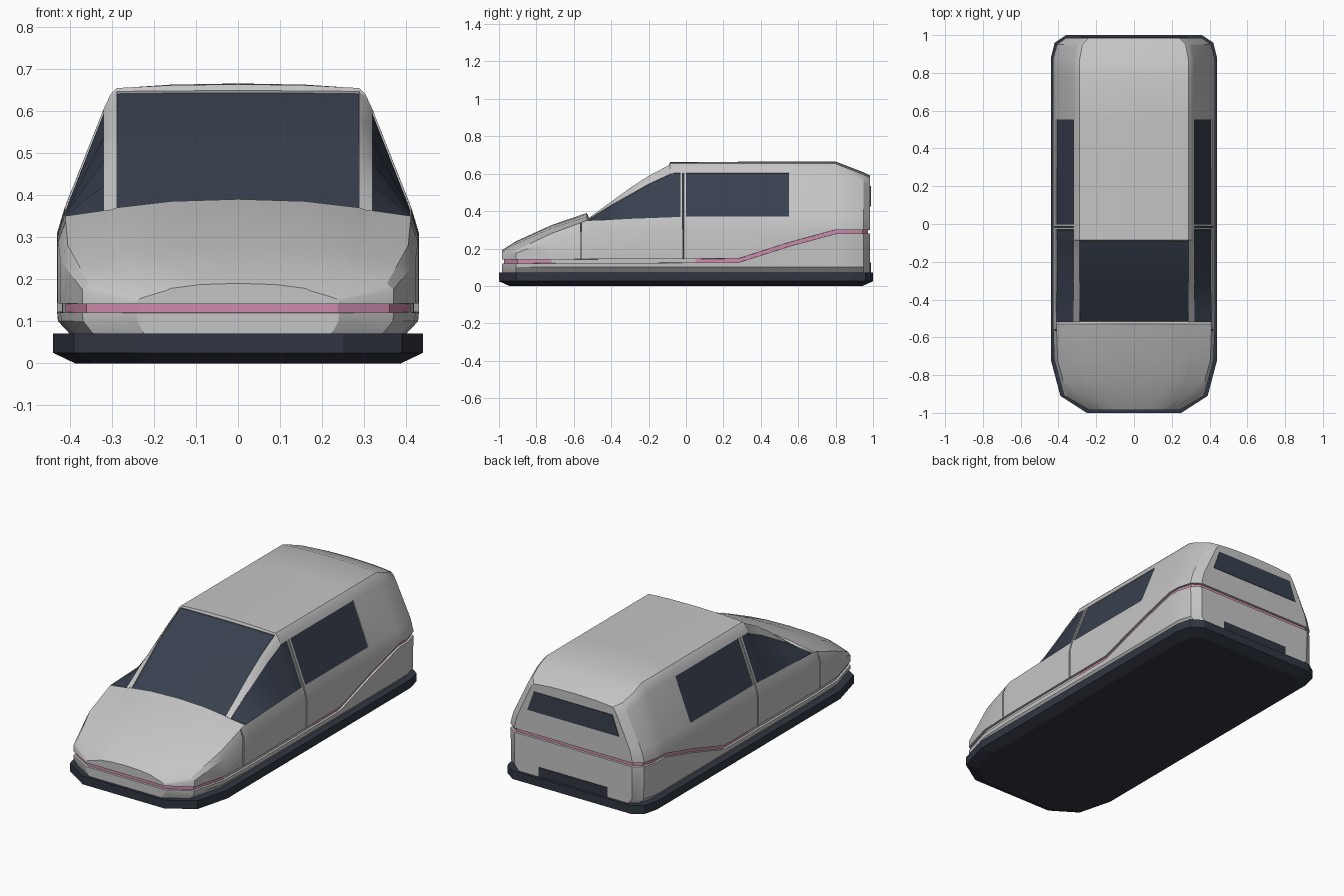
import bpy, bmesh, math

if "Cube" in bpy.data.objects:
    bpy.data.objects.remove(bpy.data.objects["Cube"])


def material(name, rgb):
    m = bpy.data.materials.new(name)
    m.diffuse_color = (*rgb, 1)
    m.use_nodes = True
    m.node_tree.nodes["Principled BSDF"].inputs["Base Color"].default_value = m.diffuse_color
    return m


PAINT = material("silver paint", (0.56, 0.56, 0.56))
GLASS = material("dark glass", (0.04, 0.052, 0.078))
TRIM = material("dark trim", (0.03, 0.036, 0.052))
PINK = material("pink stripe", (0.62, 0.26, 0.42))


def make(name, bm, mats, smooth=None):
    bmesh.ops.recalc_face_normals(bm, faces=bm.faces)
    me = bpy.data.meshes.new(name)
    bm.to_mesh(me)
    bm.free()
    for m in mats:
        me.materials.append(m)
    ob = bpy.data.objects.new(name, me)
    bpy.context.collection.objects.link(ob)
    if smooth:
        bpy.ops.object.select_all(action='DESELECT')
        ob.select_set(True)
        bpy.context.view_layer.objects.active = ob
        bpy.ops.object.shade_smooth_by_angle(angle=math.radians(smooth))
    return ob


def curve(y, pts):
    """Piecewise linear value along the length."""
    if y <= pts[0][0]:
        return pts[0][1]
    for (a, va), (b, vb) in zip(pts, pts[1:]):
        if y <= b:
            return va + (vb - va) * (y - a) / (b - a)
    return pts[-1][1]


# Length curves: half width, top line, belt line, shoulder, stripe
WIDTH = [(-.985, .24), (-.91, .37), (-.72, .422), (-.5, .43), (.87, .43), (.95, .408), (.985, .36)]
TOP = [(-.985, .19), (-.91, .238), (-.72, .325), (-.53, .39), (-.52, .365), (-.3, .525),
       (-.2, .59), (-.09, .648), (-.085, .663), (.8, .665), (.95, .607), (.985, .59)]
DROP = [(-.985, .012), (-.53, .02), (-.52, .002), (-.09, .002), (-.085, .009), (.985, .012)]
BELT = [(-.985, .155), (-.91, .19), (-.72, .28), (-.53, .35), (0, .37), (.985, .37)]
SHOULDER = [(-.985, .148), (-.91, .175), (-.72, .245), (-.53, .30), (.985, .31)]
STRIPE = [(-.985, .141), (.28, .146), (.55, .232), (.8, .30), (.985, .30)]


def section(y):
    k = curve(y, WIDTH) / .43
    h, d, belt = curve(y, TOP), curve(y, DROP), curve(y, BELT)
    s = curve(y, STRIPE)
    rail = h - d - (.015 if y > -.4 else .005)
    cols = [(0, h), (.16, h - d * .25), (.288, h - d), (.303, rail),
            (.32, belt + .865 * (rail - belt)), (.412, belt), (.43, curve(y, SHOULDER)),
            (.43, s), (.43, s - .021), (.428, .10), (.398, .068)]
    return [(x * k, y, z) for x, z in cols]


# Body shell: lofted sections with end caps
ys = [-.985, -.91, -.82, -.72, -.565, -.558, -.53, -.52, -.41, -.3, -.2, -.09, -.085, -.03,
      -.019, -.012, .0, .05, .28, .55, .8, .87, .95, .985]
bm = bmesh.new()
tag = bm.faces.layers.int.new("part")
rings = []
for y in ys:
    sec = section(y)
    right = [bm.verts.new(p) for p in sec]
    left = [right[0]] + [bm.verts.new((-x, yy, z)) for x, yy, z in sec[1:]]
    rings.append((right, left))


def part(j, i):
    """0 paint, 1 windscreen, 2 side window, 3 stripe, 4 door gap"""
    y = (ys[j] + ys[j + 1]) / 2
    if i < 2 and -.52 < y < -.09:
        return 1
    if i == 4 and (-.52 < y < -.03 or 0 < y < .55):
        return 2
    if i == 7:
        return 3
    if (-.019 < y < -.012 and 4 <= i <= 6) or (-.565 < y < -.558 and 5 <= i <= 6):
        return 4
    return 0


for j in range(len(ys) - 1):
    for side in (0, 1):
        a, b = rings[j][side], rings[j + 1][side]
        for i in range(10):
            f = bm.faces.new((a[i], a[i + 1], b[i + 1], b[i]))
            f[tag] = part(j, i)
    # floor
    bm.faces.new((rings[j][0][10], rings[j][1][10], rings[j + 1][1][10], rings[j + 1][0][10]))
for right, left in (rings[0], rings[-1]):
    bm.faces.new((right[0], right[1], left[1]))
    for i in range(1, 10):
        f = bm.faces.new((right[i], right[i + 1], left[i + 1], left[i]))
        f[tag] = 3 if i == 7 else 0
bmesh.ops.recalc_face_normals(bm, faces=bm.faces)

# Recess glass, stripe and door gaps, then colour them
for code, depth, mat in ((1, .006, 1), (2, .004, 1), (3, .012, 3), (4, .008, 2)):
    faces = [f for f in bm.faces if f[tag] == code]
    walls = bmesh.ops.inset_region(bm, faces=faces, thickness=.0005, depth=-depth,
                                   use_even_offset=True)["faces"]
    for f in walls:
        f[tag] = 0
    for f in faces:
        y = f.calc_center_median().y
        f.material_index = 0 if code == 3 and -.72 < y < .05 else mat
make("body", bm, [PAINT, GLASS, TRIM, PINK], 28)

# Skirt under the body
half = [(.25, -1), (.39, -.91), (.44, -.72), (.44, .88), (.42, .96), (.36, 1)]
outline = half + [(-x, y) for x, y in reversed(half)]
bm = bmesh.new()
loops = [[bm.verts.new((x * sx, y * sy, z)) for x, y in outline]
         for z, sx, sy in ((0, .88, .945), (.025, 1, 1), (.071, 1, 1))]
for lo, hi in zip(loops, loops[1:]):
    for i in range(len(lo)):
        n = (i + 1) % len(lo)
        bm.faces.new((lo[i], lo[n], hi[n], hi[i]))
bm.faces.new(loops[0])
bm.faces.new(loops[-1])
make("skirt", bm, [TRIM])


# Plates on the flat tail
def tail_plate(name, pts, mat):
    bm = bmesh.new()
    a, b = [[bm.verts.new((x, y, z)) for x, z in pts] for y in (.981, .988)]
    bm.faces.new(a)
    bm.faces.new(b)
    for i in range(len(pts)):
        n = (i + 1) % len(pts)
        bm.faces.new((a[i], a[n], b[n], b[i]))
    make(name, bm, [mat])


tail_plate("rear_window", [(-.28, .425), (.28, .425), (.24, .535), (-.24, .535)], GLASS)
tail_plate("rear_bumper_panel", [(-.21, .072), (.21, .072), (.21, .125), (-.21, .125)], TRIM)
